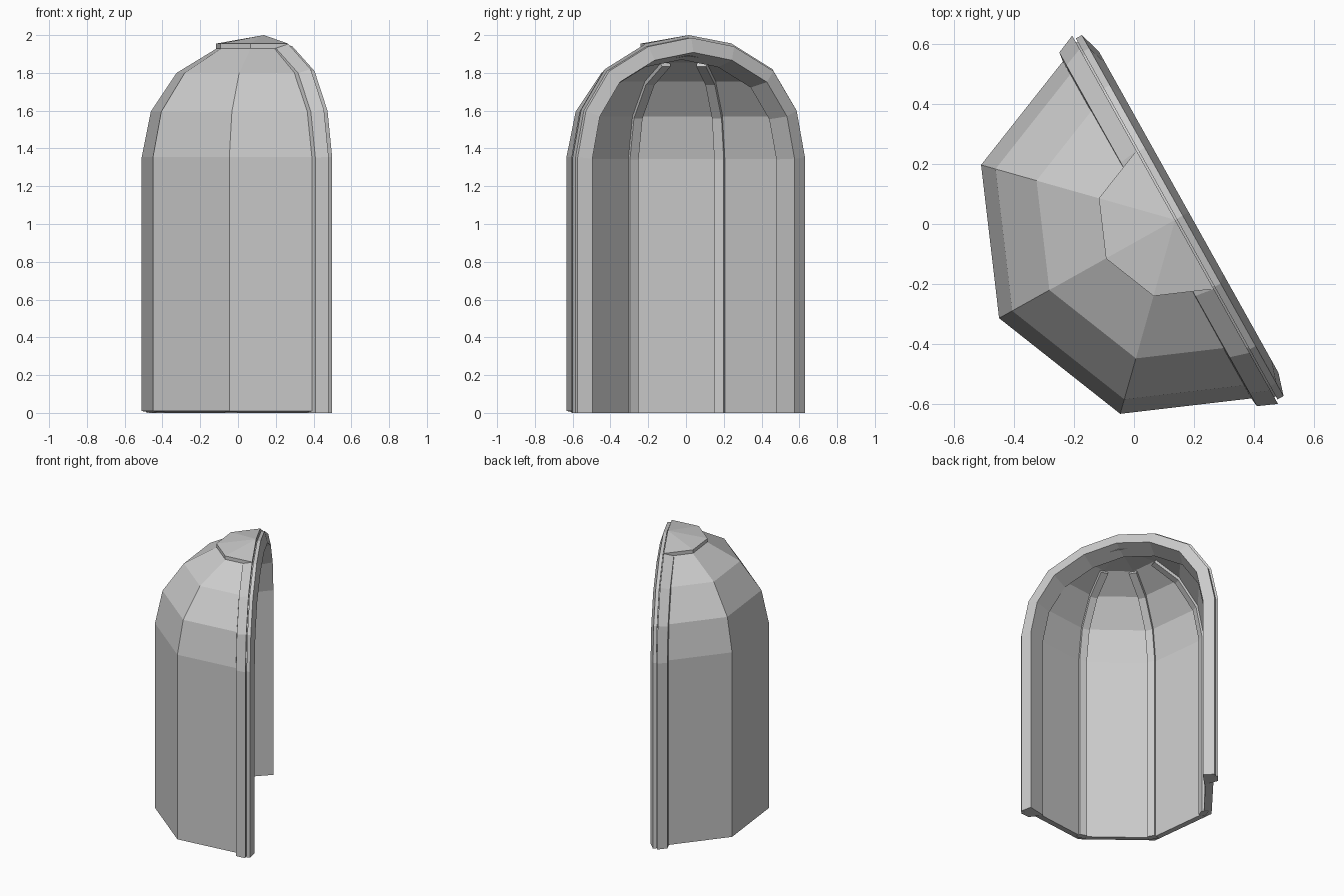
import bpy, bmesh
from math import cos, sin, radians
from mathutils import Vector

if "Cube" in bpy.data.objects:
    bpy.data.objects.remove(bpy.data.objects["Cube"])

CENTRE = Vector((0.137, 0.014, 0))   # axis of the vault
FACING = 29.2                        # compass angle of the open side
SPOKES = [FACING + 90 + 45 * k for k in range(5)]   # corners of the half octagon


def direction(deg):
    return Vector((cos(radians(deg)), sin(radians(deg)), 0))


def finish(name, bm):
    bmesh.ops.remove_doubles(bm, verts=bm.verts, dist=1e-5)
    bmesh.ops.recalc_face_normals(bm, faces=bm.faces)
    mesh = bpy.data.meshes.new(name)
    bm.to_mesh(mesh)
    bm.free()
    obj = bpy.data.objects.new(name, mesh)
    bpy.context.collection.objects.link(obj)
    return obj


def loft(name, rings):
    """Join equal closed rings into a solid with end caps."""
    bm = bmesh.new()
    rows = [[bm.verts.new(p) for p in ring] for ring in rings]
    n = len(rows[0])
    for a, b in zip(rows, rows[1:]):
        for i in range(n):
            j = (i + 1) % n
            bm.faces.new((a[i], a[j], b[j], b[i]))
    bm.faces.new(rows[0])
    bm.faces.new(rows[-1])
    return finish(name, bm)


def half_turn(name, profile):
    """Revolve a closed (radius, height) profile around the half octagon."""
    return loft(name, [[CENTRE + direction(a) * r + Vector((0, 0, z)) for r, z in profile]
                       for a in SPOKES])


def sweep(name, path, angle, section):
    """Sweep (sideways, inward) section along an (r, z) path in a vertical plane."""
    u, w = direction(angle), direction(angle - 90)
    pts = [Vector(p) for p in path]
    rings = []
    for i, p in enumerate(pts):
        segs = []
        if i > 0:
            segs.append((p - pts[i - 1]).normalized())
        if i < len(pts) - 1:
            segs.append((pts[i + 1] - p).normalized())
        norms = [Vector((-s.y, s.x)) for s in segs]     # inward side
        m = sum(norms, Vector((0, 0))).normalized()
        m /= m.dot(norms[0])
        ring = []
        for s, d in section:
            q = p + m * d
            ring.append(CENTRE + u * q.x + w * s + Vector((0, 0, q.y)))
        rings.append(ring)
    return loft(name, rings)


# Vault shell: outer and inner skin
outer = [(0.672, 0.01), (0.672, 1.355), (0.622, 1.595), (0.48, 1.8), (0.25, 1.935), (0, 1.975)]
inner = [(0.615, 0.0), (0.615, 1.345), (0.57, 1.57), (0.435, 1.755), (0.255, 1.855), (0, 1.89)]
half_turn("vault_shell", outer + inner[::-1])

# Raised cap plate on the crown
half_turn("crown_cap", [(0, 1.93), (0.264, 1.93), (0.264, 1.955), (0, 2.0)])

# Inner ribs at the three middle corners
rib = [(-0.034, -0.02), (-0.026, 0.025), (0.026, 0.025), (0.034, -0.02)]
for k in (1, 2, 3):
    sweep(f"inner_rib_{k}", inner[:5], SPOKES[k], rib)

# Arch frame around the opening, with a groove between two lips
side = [(0.703, 0), (0.703, 1.355), (0.652, 1.605), (0.508, 1.82), (0.264, 1.953)]
arch = side + [(0, 2.0)] + [(-r, z) for r, z in side[::-1]]
frame = [(-0.065, 0.028), (0, 0), (0, 0.026), (0.006, 0.026), (0.006, 0.014),
         (0.029, 0.014), (0.052, 0.09), (-0.077, 0.128)]
sweep("arch_frame", arch, FACING + 90, frame)
